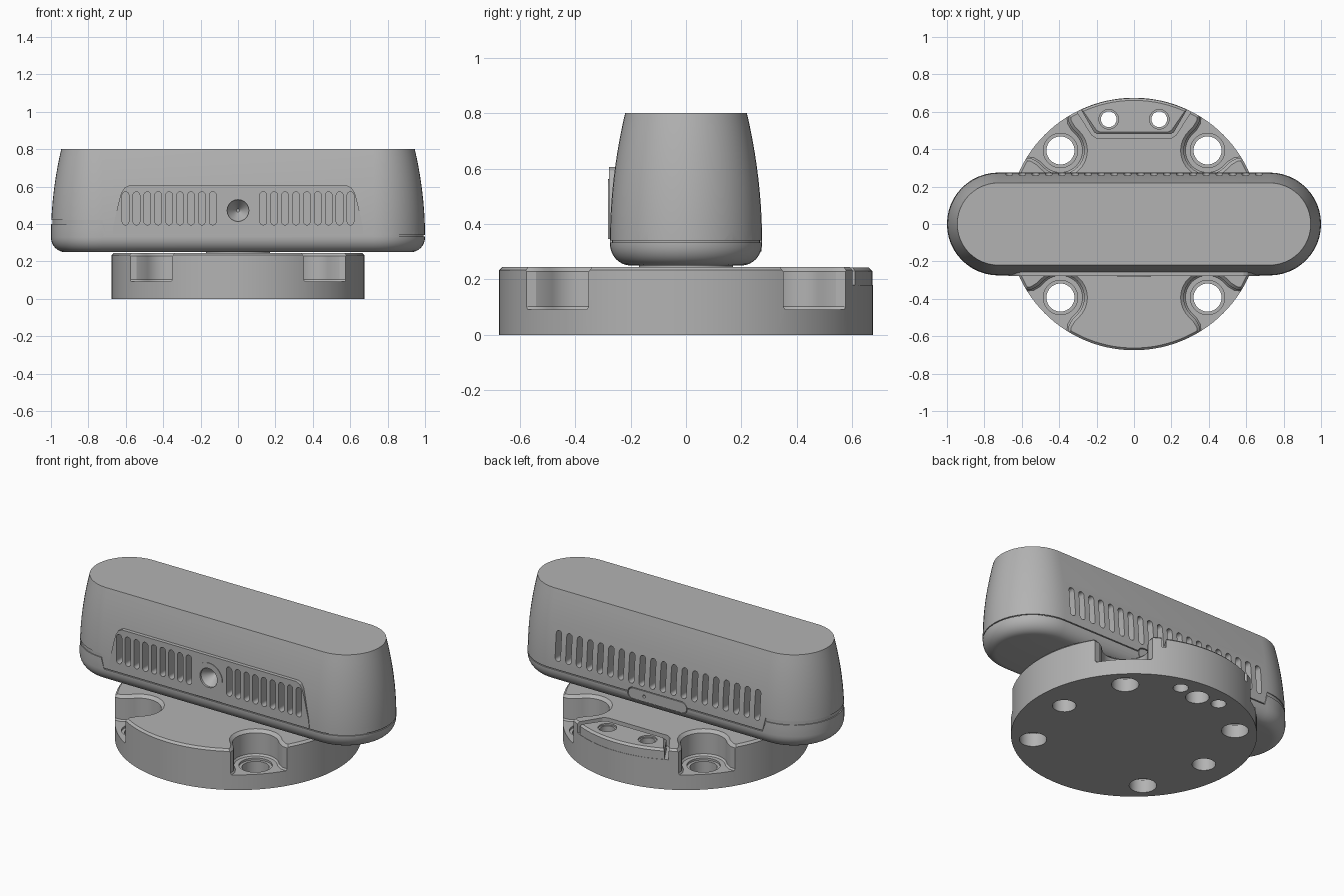
import bpy, bmesh
from math import sin, cos, pi, radians, sqrt, atan2

if "Cube" in bpy.data.objects:
    bpy.data.objects.remove(bpy.data.objects["Cube"])

grey = bpy.data.materials.new("plain grey")
grey.use_nodes = True
grey.diffuse_color = (0.45, 0.45, 0.45, 1)
bsdf = next(n for n in grey.node_tree.nodes if n.type == 'BSDF_PRINCIPLED')
bsdf.inputs["Base Color"].default_value = (0.45, 0.45, 0.45, 1)


# ---------- helpers ----------
def loft(name, sections, ring=False):
    """Skin a list of equal-length point loops; cap the ends or close into a ring."""
    bm = bmesh.new()
    loops = [[bm.verts.new(p) for p in s] for s in sections]
    n = len(loops[0])
    pairs = list(zip(loops, loops[1:]))
    if ring:
        pairs.append((loops[-1], loops[0]))
    else:
        bm.faces.new(loops[0])
        bm.faces.new(loops[-1])
    for a, b in pairs:
        for i in range(n):
            j = (i + 1) % n
            bm.faces.new((a[i], a[j], b[j], b[i]))
    bmesh.ops.recalc_face_normals(bm, faces=bm.faces)
    mesh = bpy.data.meshes.new(name)
    bm.to_mesh(mesh)
    bm.free()
    mesh.materials.append(grey)
    ob = bpy.data.objects.new(name, mesh)
    bpy.context.collection.objects.link(ob)
    return ob


def at_z(outline, z):
    return [(x, y, z) for x, y in outline]


def at_y(outline, y):
    return [(x, y, z) for x, z in outline]


def arc(cx, cy, r, a0, a1, n):
    return [(cx + r * cos(radians(a0 + (a1 - a0) * i / n)),
             cy + r * sin(radians(a0 + (a1 - a0) * i / n))) for i in range(n + 1)]


def circle(cx, cy, r, n=32):
    return arc(cx, cy, r, 0, 360, n)[:-1]


def stadium(half, r, n=24, cx=0, cy=0):
    return arc(cx + half, cy, r, -90, 90, n) + arc(cx - half, cy, r, 90, 270, n)


def upright_slot(x, z0, z1, r):
    return arc(x, z1 - r, r, 0, 180, 8) + arc(x, z0 + r, r, 180, 360, 8)


def combine(target, other, operation='DIFFERENCE'):
    mod = target.modifiers.new("combine", 'BOOLEAN')
    mod.operation, mod.solver, mod.object = operation, 'EXACT', other
    bpy.context.view_layer.objects.active = target
    bpy.ops.object.modifier_apply(modifier=mod.name)
    bpy.data.objects.remove(other)


def drill(target, x, y, r, z0, z1):
    combine(target, loft("drill", [at_z(circle(x, y, r), z) for z in (z0, z1)]))


# ---------- round base ----------
RIM, TOP = 0.675, 0.245
base = loft("round_base", [at_z(circle(0, 0, r, 112), z) for r, z in
                           ((RIM, 0), (RIM, TOP - 0.012), (RIM - 0.012, TOP))])


# open U pockets around the four mounting holes
def pocket(r, turn):
    side = [(0.59, r), (0.63, r + 0.01), (0.66, r + 0.035), (0.8, r + 0.1)]
    pts = side[::-1] + arc(0.556, 0, r, 90, 270, 20) + [(u, -v) for u, v in side]
    c, s = cos(turn), sin(turn)
    return [(u * c - v * s, u * s + v * c) for u, v in pts]


for k in range(4):
    turn = pi / 4 + k * pi / 2
    combine(base, loft("pocket", [at_z(pocket(r, turn), z) for r, z in
                                  ((0.118, 0.092), (0.127, 0.102), (0.127, TOP - 0.017),
                                   (0.145, TOP + 0.001), (0.145, 0.3))]))
    x, y = 0.556 * cos(turn), 0.556 * sin(turn)
    drill(base, x, y, 0.075, -0.1, 0.2)
    drill(base, x, y, 0.092, 0.08, 0.2)

# rear recess and blind holes underneath
half = [(0.2, 0.46), (0.225, 0.475), (0.305, 0.6), (0.305, 0.8)]
recess = half + [(-x, y) for x, y in half[::-1]]
combine(base, loft("recess", [at_z(recess, z) for z in (0.18, 0.3)]))
for x, y in ((0.5, 0), (-0.5, 0), (0, 0.54)):
    drill(base, x, y, 0.065, -0.1, 0.12)


# rear plate sitting in the recess
def plate(inset):
    right = [(0.195 - inset, 0.48 + inset), (0.213 - inset, 0.49 + inset)]
    edge, r = 0.283 - inset, RIM - 0.002 - inset
    a = atan2(sqrt(r * r - edge * edge), edge) * 180 / pi
    return right + arc(0, 0, r, a, 180 - a, 16) + [(-x, y) for x, y in right[::-1]]


rear_plate = loft("rear_plate", [at_z(plate(i), z) for i, z in
                                 ((0, 0.17), (0, 0.23), (0.012, 0.242))])
for x in (-0.135, 0.135):
    drill(base, x, 0.56, 0.042, -0.1, 0.3)
    drill(rear_plate, x, 0.56, 0.042, 0.1, 0.3)
    drill(rear_plate, x, 0.56, 0.052, 0.232, 0.3)

# hidden neck joining base and body
neck = loft("neck", [at_z(circle(0, 0, 0.17), z) for z in (0.2, 0.27)])

# ---------- long rounded body ----------
LONG = 0.725
profile = [(0.2 + 0.075 * sin(pi * i / 16), 0.33 - 0.08 * cos(pi * i / 16)) for i in range(9)]
profile += [(0.275 - 0.055 * (i / 10) ** 2, 0.33 + 0.047 * i) for i in range(1, 11)]
body = loft("body", [at_z(stadium(LONG, r), z) for r, z in profile])

# flat front grille panel with rounded upper corners
corner = [(0.672, 0.345), (0.665, 0.4), (0.635, 0.53), (0.623, 0.57), (0.607, 0.594), (0.585, 0.605)]
outline = corner + [(-x, z) for x, z in corner[::-1]]
combine(body, loft("grille_panel", [at_y(outline, y) for y in (-0.278, -0.15)]), 'UNION')

# arched sensor mount
arch = [(0.092, 0.345)] + arc(0, 0.47, 0.092, 0, 180, 20) + [(-0.092, 0.345)]
combine(body, loft("arch", [at_y(arch, y) for y in (-0.282, -0.15)]), 'UNION')

# split line, stepping up around one end
def split_path(r):
    pts = stadium(LONG, r)
    return pts[:25] + [(-0.705, r)] + pts[25:] + [(-0.705, -r)]


sections = []
for (xi, yi), (xo, yo) in zip(split_path(0.268), split_path(0.3)):
    z, t = (0.41, 0.011) if xi < -0.72 else (0.337, 0.003)
    sections.append([(xi, yi, z - t), (xo, yo, z - t), (xo, yo, z + t), (xi, yi, z + t)])
combine(body, loft("split_line", sections, ring=True))

# vent slots, front and back
for i in range(9):
    for side in (-1, 1):
        slot = upright_slot(side * (0.135 + 0.0583 * i), 0.395, 0.572, 0.018)
        combine(body, loft("front_slot", [at_y(slot, y) for y in (-0.35, -0.2)]))
for i in range(20):
    slot = upright_slot(-0.667 + 0.0702 * i, 0.39, 0.572, 0.018)
    combine(body, loft("back_slot", [at_y(slot, y) for y in (0.2, 0.35)]))

# conical sensor opening
combine(body, loft("cone", [at_y(circle(0, 0.472, r), y) for r, y in
                            ((0.058, -0.3), (0.058, -0.27), (0.008, -0.2))]))

# rear port cover set in a pill-shaped recess
combine(body, loft("port", [at_y(stadium(0.163, 0.037, 10, 0, 0.332), y) for y in (0.25, 0.35)]))
cover = loft("port_cover", [at_y(stadium(0.163, 0.032, 10, 0, 0.332), y) for y in (0.24, 0.273)])
combine(cover, loft("pinhole", [at_y(circle(0.09, 0.332, 0.009, 12), y) for y in (0.255, 0.3)]))

# ---------- shading ----------
bpy.ops.object.select_all(action='DESELECT')
for ob in (base, rear_plate, neck, body, cover):
    ob.select_set(True)
    bpy.context.view_layer.objects.active = ob
bpy.ops.object.shade_smooth_by_angle(angle=radians(25))
